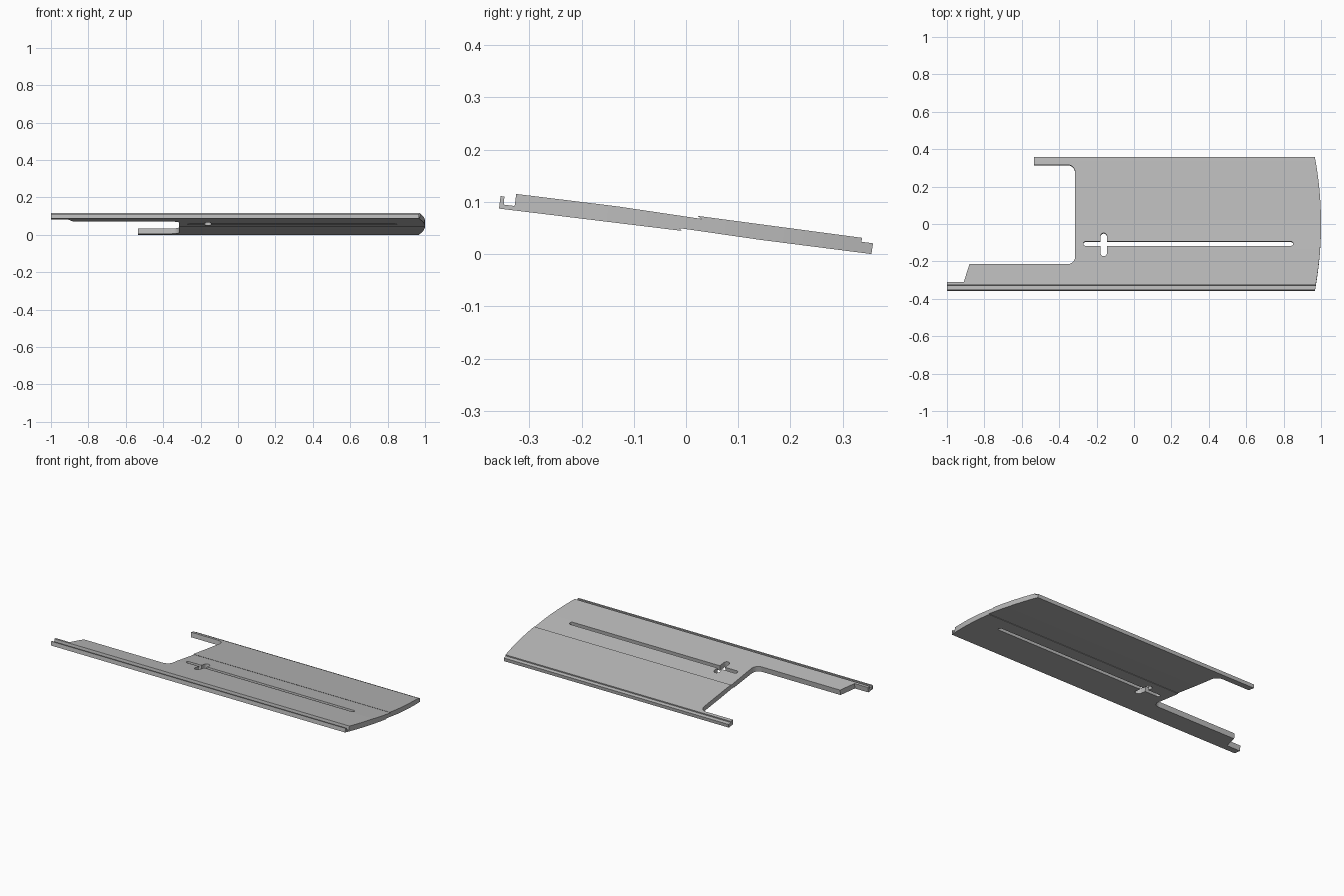
import bpy, bmesh, math

if "Cube" in bpy.data.objects:
    bpy.data.objects.remove(bpy.data.objects["Cube"])

SLOPE = 0.1225  # tilt of the board, dropping toward the back

grey = bpy.data.materials.new("plain grey")
grey.diffuse_color = (0.5, 0.5, 0.5, 1)
grey.use_nodes = True
grey.node_tree.nodes["Principled BSDF"].inputs["Base Color"].default_value = grey.diffuse_color


def prism(name, lower, upper):
    """Closed solid between two matching loops of 3D points."""
    bm = bmesh.new()
    a = [bm.verts.new(p) for p in lower]
    b = [bm.verts.new(p) for p in upper]
    n = len(a)
    bm.faces.new(a)
    bm.faces.new(b)
    for i in range(n):
        bm.faces.new((a[i], a[(i + 1) % n], b[(i + 1) % n], b[i]))
    bmesh.ops.recalc_face_normals(bm, faces=bm.faces)
    me = bpy.data.meshes.new(name)
    bm.to_mesh(me)
    bm.free()
    me.materials.append(grey)
    ob = bpy.data.objects.new(name, me)
    bpy.context.collection.objects.link(ob)
    return ob


def cutter(name, outline):
    """Plan outline extruded square to the tilted board."""
    def at(z):
        return [(x, y + SLOPE * (z - 0.058 + SLOPE * y), z) for x, y in outline]
    ob = prism(name, at(-0.2), at(0.3))
    ob.hide_render = True
    ob.hide_set(True)
    return ob


def arc(cx, cy, r, a0, a1, n=6):
    return [(cx + r * math.cos(math.radians(a0 + (a1 - a0) * i / n)),
             cy + r * math.sin(math.radians(a0 + (a1 - a0) * i / n)))
            for i in range(n + 1)]


# Board cross-section (y, z): front lip and groove, lap step, back rabbet
section = [(-0.358, 0.087), (-0.355, 0.111), (-0.3475, 0.110), (-0.349, 0.0945),
           (-0.328, 0.092), (-0.325, 0.115), (-0.13, 0.091), (0.030, 0.0672),
           (0.022, 0.073), (0.337, 0.031), (0.336, 0.0235), (0.358, 0.0205),
           (0.355, 0.0), (0.14, 0.0275), (-0.012, 0.0495), (-0.009, 0.0445),
           (-0.14, 0.0605)]
board = prism("siding_board", [(-1, y, z) for y, z in section],
              [(1.05, y, z) for y, z in section])

# Plan outline with front arm, rounded notch, back arm and bowed right end
outline = [(-1.1, -0.45), (-1.1, -0.312), (-0.91, -0.312), (-0.88, -0.217)]
outline += arc(-0.355, -0.177, 0.04, -90, 0)
outline += arc(-0.355, 0.275, 0.04, 0, 90)
outline += [(-0.535, 0.315), (-0.535, 0.45)]
outline += [(1 - 0.26 * y * y, y) for y in [0.45 - 0.9 * i / 24 for i in range(25)]]
trim = cutter("outline_cutter", outline)

# Long slot and short cross slot with round ends
long_slot = cutter("long_slot_cutter", arc(0.838, -0.107, 0.0125, -90, 90)
                   + arc(-0.258, -0.107, 0.0125, 90, 270))
cross_slot = cutter("cross_slot_cutter", arc(-0.162, -0.067, 0.0175, 0, 180)
                    + arc(-0.162, -0.157, 0.0175, 180, 360))

for tool, op in ((trim, 'INTERSECT'), (long_slot, 'DIFFERENCE'), (cross_slot, 'DIFFERENCE')):
    mod = board.modifiers.new(tool.name, 'BOOLEAN')
    mod.object = tool
    mod.operation = op
    mod.solver = 'EXACT'
